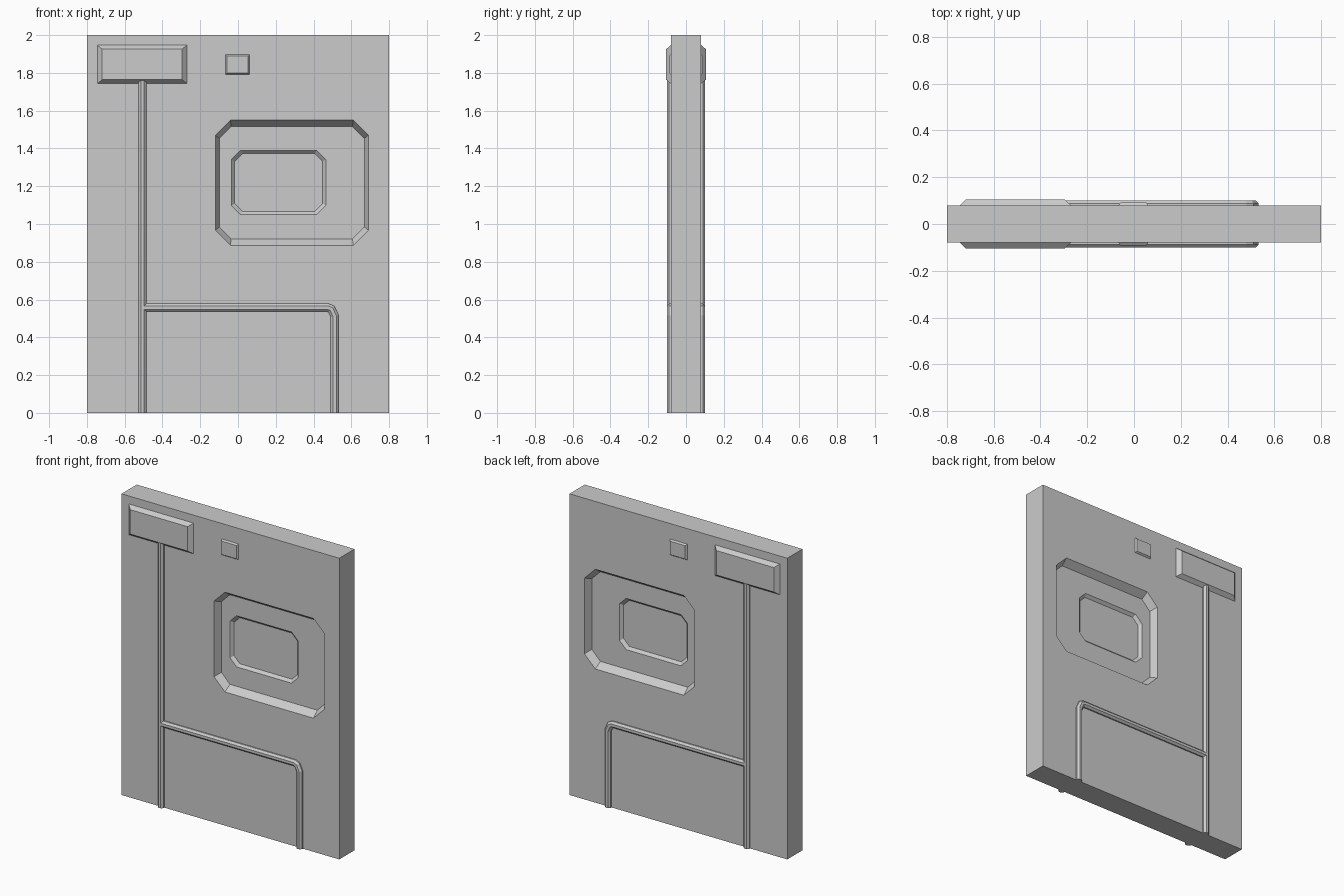
import bpy
import bmesh
from mathutils import Vector

cube = bpy.data.objects.get("Cube")
if cube:
    bpy.data.objects.remove(cube, do_unlink=True)

HALF_W, HALF_T, HEIGHT = 0.8, 0.08, 2.0

grey = bpy.data.materials.new("plain grey")
grey.use_nodes = True
colour = (0.6, 0.6, 0.6, 1)
grey.diffuse_color = colour
grey.node_tree.nodes["Principled BSDF"].inputs["Base Color"].default_value = colour


def loft(name, rings, mirror=True):
    """Skin a list of equal-length point rings and cap both ends."""
    bm = bmesh.new()
    loops = [[bm.verts.new(p) for p in ring] for ring in rings]
    n = len(loops[0])
    for a, b in zip(loops, loops[1:]):
        for i in range(n):
            j = (i + 1) % n
            bm.faces.new((a[i], a[j], b[j], b[i]))
    bm.faces.new(loops[0])
    bm.faces.new(loops[-1])
    bmesh.ops.recalc_face_normals(bm, faces=bm.faces)
    mesh = bpy.data.meshes.new(name)
    bm.to_mesh(mesh)
    bm.free()
    mesh.materials.append(grey)
    obj = bpy.data.objects.new(name, mesh)
    bpy.context.collection.objects.link(obj)
    if mirror:
        mod = obj.modifiers.new("both_sides", 'MIRROR')
        mod.use_axis = (False, True, False)
        mod.use_mirror_merge = False
    return obj


def rect(x0, x1, z0, z1, y, dx=0, dz=0):
    x0, x1, z0, z1 = x0 + dx, x1 - dx, z0 + dz, z1 - dz
    return [(x0, y, z0), (x1, y, z0), (x1, y, z1), (x0, y, z1)]


def octagon(x0, x1, z0, z1, y, cut, dx=0, dz=0):
    """Rectangle with clipped corners."""
    x0, x1, z0, z1 = x0 + dx, x1 - dx, z0 + dz, z1 - dz
    c = cut
    return [(x0 + c, y, z0), (x1 - c, y, z0), (x1, y, z0 + c), (x1, y, z1 - c),
            (x1 - c, y, z1), (x0 + c, y, z1), (x0, y, z1 - c), (x0, y, z0 + c)]


def pipe(name, path, r=0.021):
    """Octagonal pipe half sunk in the panel face, mitred along an x-z path."""
    pts = [Vector(p) for p in path]
    k = r * 0.414
    section = [(-r, -k), (-r, k), (-k, r), (k, r), (r, k), (r, -k)]
    rings = []
    for i, p in enumerate(pts):
        before = (p - pts[i - 1]).normalized() if i else None
        after = (pts[i + 1] - p).normalized() if i < len(pts) - 1 else None
        before, after = before or after, after or before
        n1 = Vector((-before.y, before.x))
        n2 = Vector((-after.y, after.x))
        side = (n1 + n2) / (1 + n1.dot(n2))
        rings.append([(p.x + side.x * u, -HALF_T - h, p.y + side.y * u)
                      for u, h in section])
    return loft(name, rings)


# Main slab
slab = (-HALF_W, HALF_W, 0, HEIGHT)
panel = loft("panel", [rect(*slab, -HALF_T), rect(*slab, HALF_T)], mirror=False)

# Stepped window recess, cut into both faces
outer = (-0.12, 0.69, 0.887, 1.55)
inner = (-0.035, 0.465, 1.05, 1.39)
floor_y = -HALF_T + 0.047
cutter = loft("recess_cutter", [
    octagon(*outer, -0.1, 0.087, -0.009, -0.014),
    octagon(*outer, floor_y, 0.063, 0.021, 0.034),
    octagon(*inner, floor_y, 0.048),
    octagon(*inner, floor_y + 0.018, 0.042, 0.017, 0.017)])
cutter.hide_render = True
cut = panel.modifiers.new("recess", 'BOOLEAN')
cut.operation = 'DIFFERENCE'
cut.solver = 'EXACT'
cut.object = cutter
bpy.context.view_layer.objects.active = panel
bpy.ops.object.modifier_apply(modifier=cut.name)
bpy.data.objects.remove(cutter, do_unlink=True)

# Bevelled junction box and small button
box = (-0.745, -0.27, 1.743, 1.947)
loft("junction_box", [rect(*box, -0.07), rect(*box, -HALF_T),
                      rect(*box, -0.105, 0.026, 0.021)])
button = (-0.066, 0.061, 1.792, 1.897)
loft("button", [rect(*button, -0.07), rect(*button, -HALF_T),
                rect(*button, -0.091, 0.008, 0.008)])

# Pipes running down from the box and branching to the other side
pipe("main_pipe", [(-0.506, 0), (-0.506, 1.76)])
pipe("branch_pipe", [(-0.506, 0.557), (0.477, 0.557), (0.495, 0.549),
                     (0.512, 0.512), (0.512, 0)])
